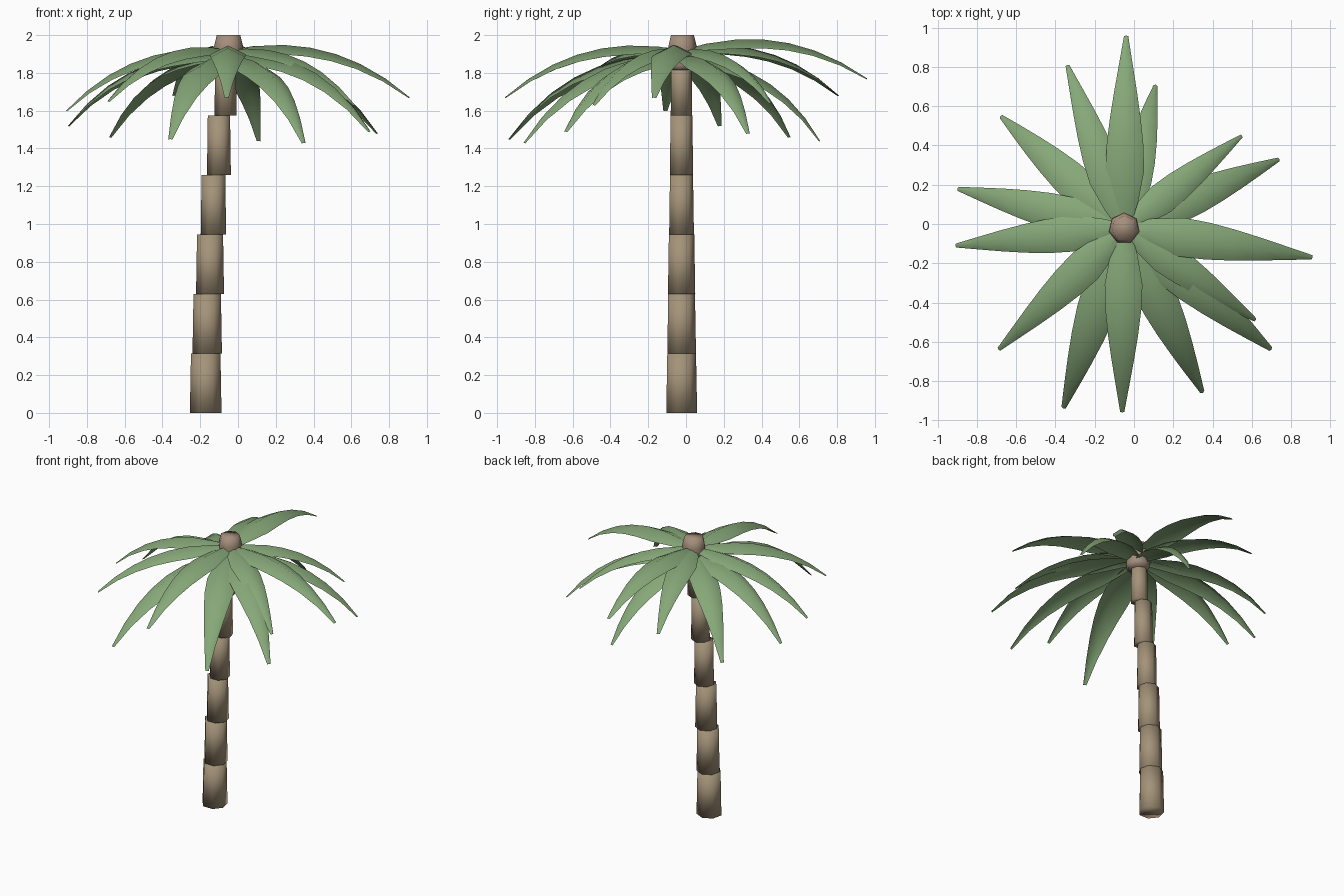
import bpy, bmesh, math
from mathutils import Vector

if "Cube" in bpy.data.objects:
    bpy.data.objects.remove(bpy.data.objects["Cube"])


def material(name, rgb):
    m = bpy.data.materials.new(name)
    m.diffuse_color = (*rgb, 1)
    m.use_nodes = True
    m.node_tree.nodes["Principled BSDF"].inputs["Base Color"].default_value = m.diffuse_color
    return m


BARK = material("bark", (0.37, 0.29, 0.19))
HEART = material("crown_brown", (0.37, 0.27, 0.20))
LEAF = material("leaf_green", (0.24, 0.39, 0.19))


def finish(bm, name, mat):
    for f in bm.faces:
        f.smooth = True
    me = bpy.data.meshes.new(name)
    bm.to_mesh(me)
    bm.free()
    me.materials.append(mat)
    ob = bpy.data.objects.new(name, me)
    bpy.context.collection.objects.link(ob)
    return ob


def lathe(name, x, y, profile, mat, sides=7):
    """Closed seven-sided solid from (radius, z) pairs, one corner facing +y."""
    bm = bmesh.new()
    rings = []
    for r, z in profile:
        rings.append([bm.verts.new((x - r * math.sin(a), y + r * math.cos(a), z))
                      for a in (2 * math.pi * i / sides for i in range(sides))])
    for lo, hi in zip(rings, rings[1:]):
        for i in range(sides):
            j = (i + 1) % sides
            bm.faces.new((lo[i], lo[j], hi[j], hi[i]))
    bm.faces.new(rings[0][::-1])
    bm.faces.new(rings[-1])
    return finish(bm, name, mat)


# Trunk: six stacked, slightly tapered segments leaning towards +x
H = 0.315
SEGMENTS = [(-0.171, 0.086), (-0.163, 0.080), (-0.148, 0.076),
            (-0.130, 0.069), (-0.101, 0.065), (-0.066, 0.060)]
for i, (x, r) in enumerate(SEGMENTS):
    z = i * H
    lathe(f"trunk_segment_{i + 1}", x, -0.027, [(r, z), (r * 0.93, z + H)], BARK)

# Crown heart at the top of the trunk
lathe("crown_heart", -0.05, -0.022,
      [(0.070, 1.815), (0.082, 1.84), (0.079, 1.94), (0.064, 2.0)], HEART)

# Leaf outline: (position along leaf, half width), for a leaf of length 1
OUTLINE = [(0, 0.03), (0.12, 0.07), (0.28, 0.099), (0.42, 0.094),
           (0.56, 0.079), (0.70, 0.059), (0.85, 0.035), (1, 0.011)]


def leaf(name, tip):
    """Arched leaf with a raised midrib, from the crown out to its tip."""
    tip = Vector(tip)
    upper = tip.z > 1.55
    base = Vector((-0.05, -0.022, 1.92 if upper else 1.885))
    chord = tip - base
    length = chord.length
    side = Vector((-chord.y, chord.x, 0)).normalized()
    up = chord.cross(side).normalized()
    bulge = length * (0.125 if upper else 0.14)
    bm = bmesh.new()
    rows = []
    for t, w in OUTLINE:
        mid = base + chord * t + up * (4 * bulge * t * (1 - t))
        tangent = chord + up * (4 * bulge * (1 - 2 * t))
        normal = tangent.cross(side).normalized()
        w *= length
        rows.append([bm.verts.new(mid + side * (w * s) - normal * (0.5 * w * abs(s)))
                     for s in (1, 0, -1)])
    for a, b in zip(rows, rows[1:]):
        for k in (0, 1):
            bm.faces.new((a[k], a[k + 1], b[k + 1], b[k]))
    bm.normal_update()
    return finish(bm, name, LEAF)


# Leaf tips, going round the crown
TIPS = [(-0.04, 0.96, 1.77), (-0.34, 0.81, 1.68), (0.11, 0.71, 1.44),
        (-0.68, 0.55, 1.46), (-0.90, 0.18, 1.52), (-0.91, -0.11, 1.60),
        (-0.69, -0.64, 1.65), (-0.36, -0.94, 1.45), (-0.06, -0.96, 1.67),
        (0.35, -0.86, 1.43), (0.70, -0.64, 1.49), (0.62, -0.49, 1.63),
        (0.91, -0.17, 1.67), (0.74, 0.33, 1.48), (0.55, 0.45, 1.64)]
for i, tip in enumerate(TIPS):
    leaf(f"palm_leaf_{i + 1}", tip)
